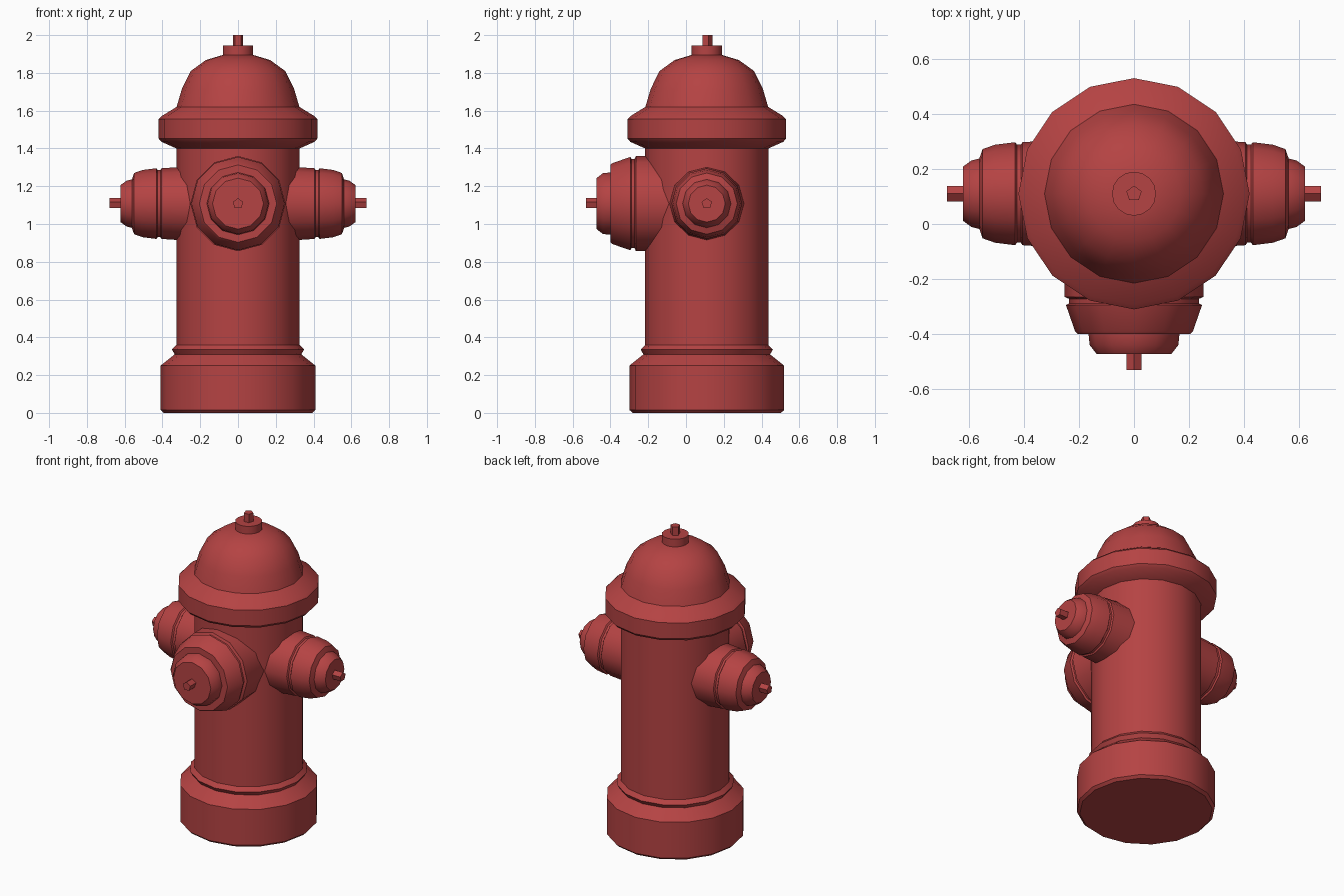
import bpy, bmesh, math
from mathutils import Matrix

if "Cube" in bpy.data.objects:
    bpy.data.objects.remove(bpy.data.objects["Cube"])

red = bpy.data.materials.new("hydrant_red")
red.diffuse_color = (0.46, 0.056, 0.056, 1)
red.use_nodes = True
red.node_tree.nodes["Principled BSDF"].inputs["Base Color"].default_value = red.diffuse_color

CY = 0.11      # depth of the barrel axis
NZ = 1.108     # height of the outlets


def revolve(name, profile, sides, matrix):
    """Closed solid of revolution from (radius, height) points."""
    bm = bmesh.new()
    rings = []
    for r, h in profile:
        ring = []
        for i in range(sides):
            a = math.pi / 2 + 2 * math.pi * i / sides
            ring.append(bm.verts.new((r * math.cos(a), r * math.sin(a), h)))
        rings.append(ring)
    for lo, hi in zip(rings, rings[1:]):
        for i in range(sides):
            j = (i + 1) % sides
            bm.faces.new((lo[i], lo[j], hi[j], hi[i]))
    bm.faces.new(rings[0][::-1])
    bm.faces.new(rings[-1])
    bm.transform(matrix)
    mesh = bpy.data.meshes.new(name)
    bm.to_mesh(mesh)
    bm.free()
    mesh.materials.append(red)
    ob = bpy.data.objects.new(name, mesh)
    bpy.context.collection.objects.link(ob)
    bpy.ops.object.select_all(action='DESELECT')
    ob.select_set(True)
    bpy.context.view_layer.objects.active = ob
    bpy.ops.object.shade_smooth_by_angle(angle=math.radians(40))
    return ob


upright = Matrix.Translation((0, CY, 0))

# Base, barrel, flared rim and dome
revolve("barrel", [
    (0.393, 0), (0.41, 0.016), (0.41, 0.25), (0.335, 0.31), (0.35, 0.335),
    (0.326, 0.36), (0.326, 1.40), (0.405, 1.435), (0.42, 1.452),
    (0.42, 1.555), (0.403, 1.572), (0.325, 1.62), (0.297, 1.715),
    (0.25, 1.81), (0.17, 1.868), (0.08, 1.895)], 16, upright)

# Top collar and bolt
revolve("top_collar", [(0.08, 1.88), (0.08, 1.945)], 16, upright)
revolve("top_bolt", [(0.029, 1.93), (0.029, 2.0)], 5, upright)

# Outlets with stepped caps, facing forward and to both sides
front_profile = [
    (0.25, 0.10), (0.252, 0.375), (0.236, 0.382), (0.236, 0.398),
    (0.247, 0.405), (0.214, 0.50), (0.205, 0.51), (0.165, 0.51),
    (0.161, 0.55), (0.135, 0.583)]
side_profile = [
    (0.204, 0.15), (0.187, 0.405), (0.178, 0.411), (0.178, 0.425),
    (0.187, 0.432), (0.178, 0.505), (0.162, 0.55), (0.128, 0.562),
    (0.121, 0.59), (0.098, 0.622)]

for name, profile, turn, tip in (
        ("front", front_profile, 0, 0.64),
        ("right", side_profile, math.pi / 2, 0.68),
        ("left", side_profile, -math.pi / 2, 0.68)):
    m = (Matrix.Translation((0, CY, NZ)) @ Matrix.Rotation(turn, 4, 'Z')
         @ Matrix.Rotation(math.pi / 2, 4, 'X'))
    revolve(name + "_outlet", profile, 12, m)
    revolve(name + "_outlet_bolt", [(0.029, tip - 0.1), (0.029, tip)], 5, m)
